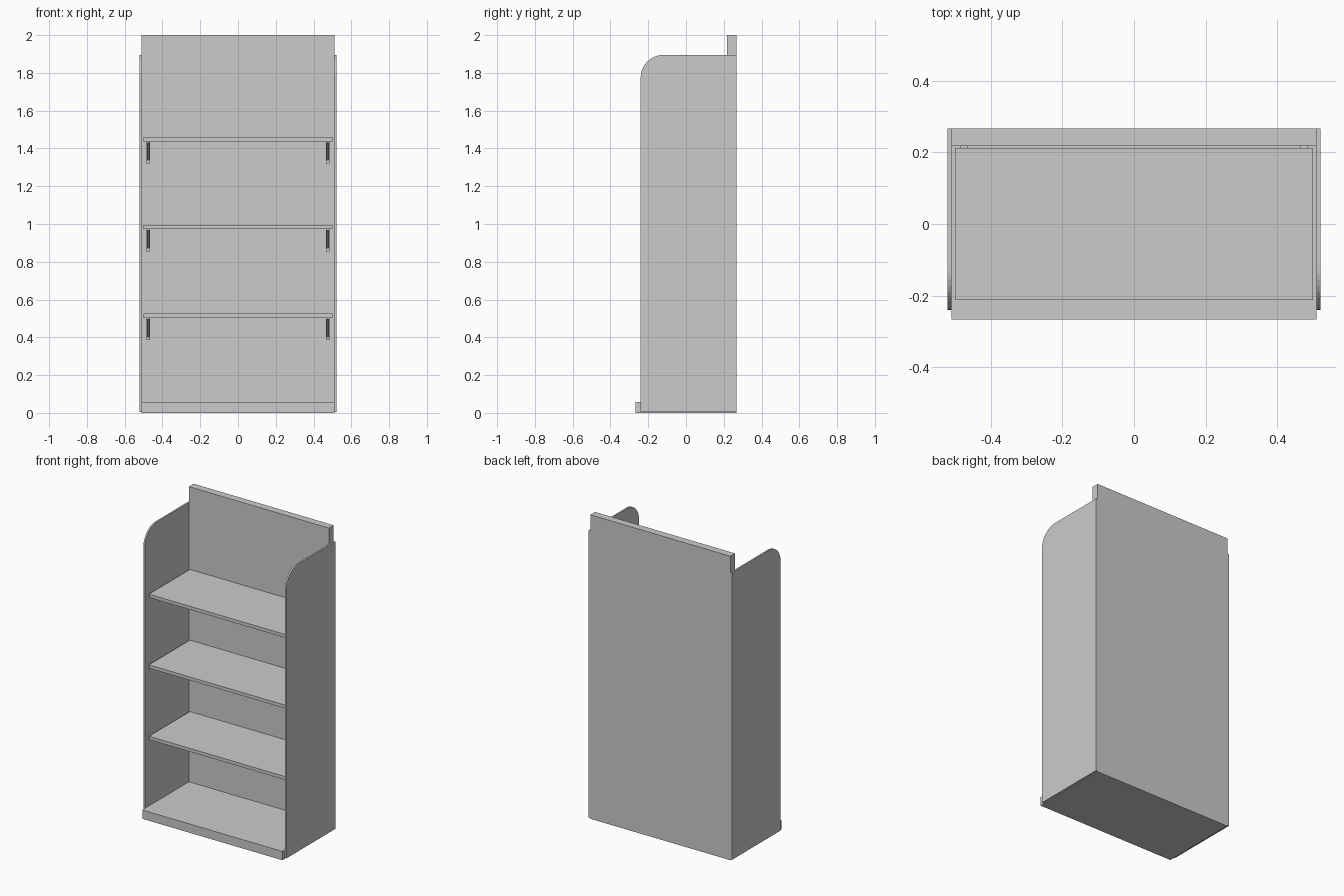
import bpy
import bmesh
from math import sin, cos, pi

old = bpy.data.objects.get("Cube")
if old:
    bpy.data.objects.remove(old, do_unlink=True)

grey = bpy.data.materials.new("plain_grey")
grey.use_nodes = True
colour = (0.6, 0.6, 0.6, 1)
grey.diffuse_color = colour
grey.node_tree.nodes["Principled BSDF"].inputs["Base Color"].default_value = colour


def panel(name, outline, x0, x1):
    """Extrude a (y, z) outline from x0 to x1."""
    bm = bmesh.new()
    face = bm.faces.new([bm.verts.new((x0, y, z)) for y, z in outline])
    ext = bmesh.ops.extrude_face_region(bm, geom=[face])
    moved = [v for v in ext["geom"] if isinstance(v, bmesh.types.BMVert)]
    bmesh.ops.translate(bm, verts=moved, vec=(x1 - x0, 0, 0))
    bmesh.ops.recalc_face_normals(bm, faces=bm.faces[:])
    mesh = bpy.data.meshes.new(name)
    bm.to_mesh(mesh)
    bm.free()
    mesh.materials.append(grey)
    obj = bpy.data.objects.new(name, mesh)
    bpy.context.collection.objects.link(obj)
    return obj


def box(name, x0, x1, y0, y1, z0, z1):
    return panel(name, [(y0, z0), (y1, z0), (y1, z1), (y0, z1)], x0, x1)


# Cabinet body
WIDE, FRONT, BACK, INNER = 0.51, -0.267, 0.267, 0.218
box("back_panel", -WIDE, WIDE, INNER, BACK, 0, 2)
box("base", -WIDE, WIDE, FRONT, INNER, 0, 0.058)

# Side panels with a rounded upper front corner
SIDE_FRONT, SIDE_TOP, R = -0.24, 1.895, 0.12
arc = [(SIDE_FRONT + R - R * cos(a), SIDE_TOP - R + R * sin(a))
       for a in (i * pi / 20 for i in range(11))]
side_outline = [(BACK, 0.005), (SIDE_FRONT, 0.005)] + arc + [(BACK, SIDE_TOP)]
for label, s in (("left", 1), ("right", -1)):
    panel(label + "_side", side_outline, s * WIDE, s * 0.521)

# Shelves, each on a pair of brackets
for level, top in (("lower", 0.525), ("middle", 0.995), ("upper", 1.46)):
    under = top - 0.022
    box(level + "_shelf", -0.5, 0.5, -0.213, 0.213, under, top)
    for label, s in (("left", 1), ("right", -1)):
        name = f"{level}_{label}_bracket"
        x = s * 0.475
        box(name + "_plate", x - 0.01, x + 0.01, 0.208, INNER, under - 0.118, under)
        box(name + "_arm", x - 0.01, x + 0.01, 0.05, 0.208, under - 0.008, under)
        brace = [(0.208, under - 0.1), (0.208, under - 0.085),
                 (0.085, under - 0.008), (0.06, under - 0.008)]
        panel(name + "_brace", brace, x - 0.006, x + 0.006)
